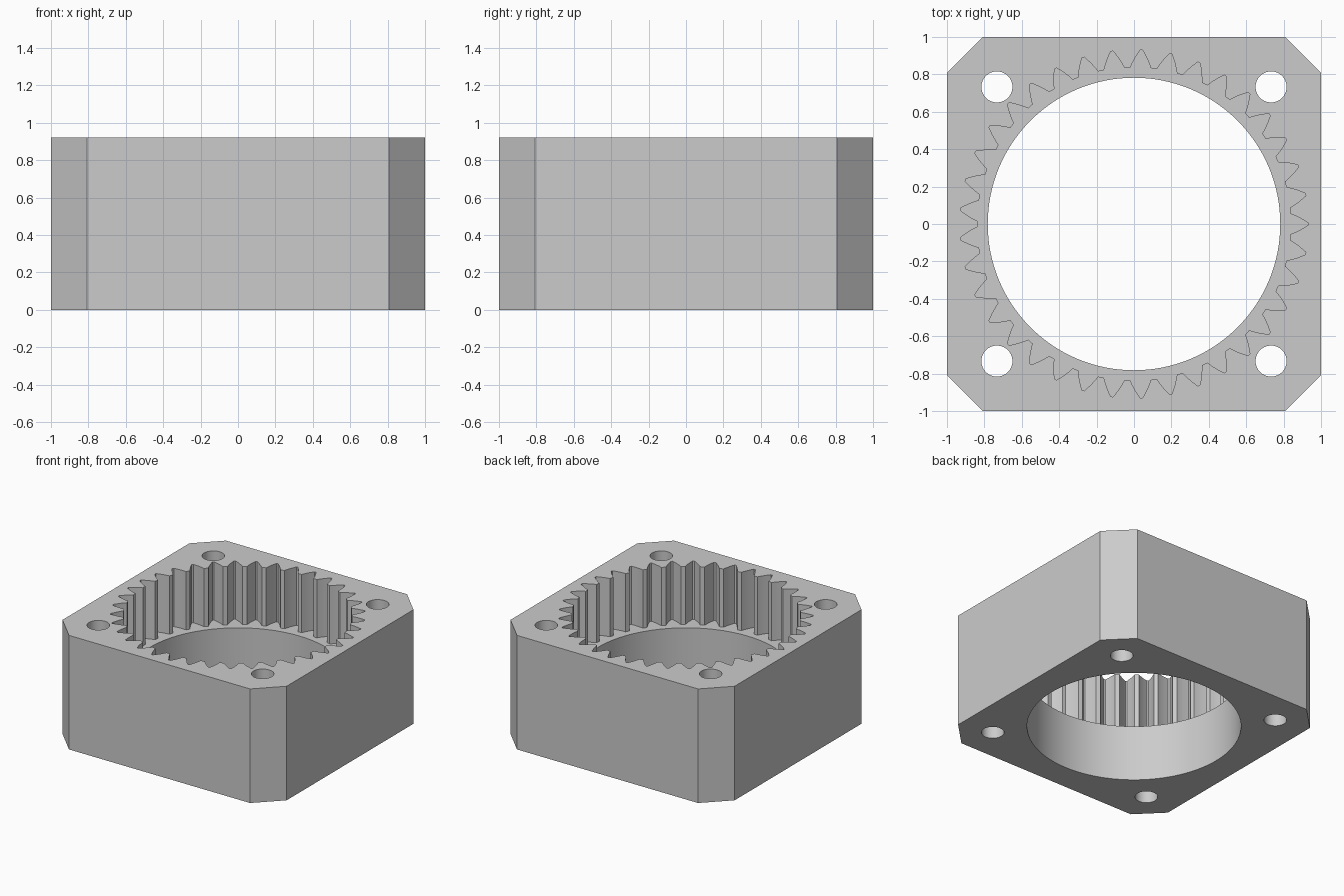
import bpy, bmesh
from math import sin, cos, pi, radians

cube = bpy.data.objects.get("Cube")
if cube:
    bpy.data.objects.remove(cube, do_unlink=True)

HEIGHT, LEDGE_Z = 0.92, 0.45
CHAMFER, TEETH = 0.808, 37
BORE_R, HOLE_R, HOLE_POS = 0.782, 0.083, 0.733


def circle(cx, cy, r, n):
    return [(cx + r * cos(2 * pi * i / n), cy + r * sin(2 * pi * i / n)) for i in range(n)]


def ring_gear_outline():
    # One tooth space: land corner, bowed flank, narrow tip, then mirrored
    half = [(-3.75, 0.838), (-2.95, 0.863), (-1.9, 0.893), (-0.4, 0.931)]
    space = half + [(-a, r) for a, r in reversed(half)]
    pts = []
    for t in range(TEETH):
        for a, r in space:
            ang = 2 * pi * t / TEETH + radians(a)
            pts.append((r * cos(ang), r * sin(ang)))
    return pts


bm = bmesh.new()


def ring(points, z):
    """Closed loop of edges at one height."""
    verts = [bm.verts.new((x, y, z)) for x, y in points]
    return [bm.edges.new((v, verts[(i + 1) % len(verts)])) for i, v in enumerate(verts)]


def wall(points, z0, z1):
    """Upright wall between two copies of an outline; returns its rims."""
    low, high = ring(points, z0), ring(points, z1)
    n = len(points)
    for i in range(n):
        a, b = low[i].verts
        c, d = high[i].verts
        bm.faces.new((a, b, d, c))
    return low, high


def cap(*rims):
    """Flat face between an outer rim and any inner rims."""
    bmesh.ops.triangle_fill(bm, use_beauty=True, edges=[e for r in rims for e in r])


# Outer block with cut corners
corners = [(1, -CHAMFER), (1, CHAMFER), (CHAMFER, 1), (-CHAMFER, 1),
           (-1, CHAMFER), (-1, -CHAMFER), (-CHAMFER, -1), (CHAMFER, -1)]
body_low, body_high = wall(corners, 0, HEIGHT)

# Toothed upper recess and plain lower bore
gear_low, gear_high = wall(ring_gear_outline(), LEDGE_Z, HEIGHT)
bore_low, bore_high = wall(circle(0, 0, BORE_R, 128), 0, LEDGE_Z)

# Bolt holes through the corners
holes = [wall(circle(sx * HOLE_POS, sy * HOLE_POS, HOLE_R, 40), 0, HEIGHT)
         for sx in (-1, 1) for sy in (-1, 1)]

# Top, bottom and ledge
cap(body_high, gear_high, *[h[1] for h in holes])
cap(body_low, bore_low, *[h[0] for h in holes])
cap(gear_low, bore_high)
bmesh.ops.recalc_face_normals(bm, faces=bm.faces[:])

mesh = bpy.data.meshes.new("ring_gear_housing")
bm.to_mesh(mesh)
bm.free()
housing = bpy.data.objects.new("ring_gear_housing", mesh)
bpy.context.collection.objects.link(housing)

# Plain grey metal
grey = bpy.data.materials.new("plain_grey")
grey.use_nodes = True
color = (0.6, 0.6, 0.6, 1)
grey.diffuse_color = color
grey.node_tree.nodes["Principled BSDF"].inputs["Base Color"].default_value = color
mesh.materials.append(grey)

bpy.context.view_layer.objects.active = housing
housing.select_set(True)
bpy.ops.object.shade_smooth_by_angle(angle=radians(20))
